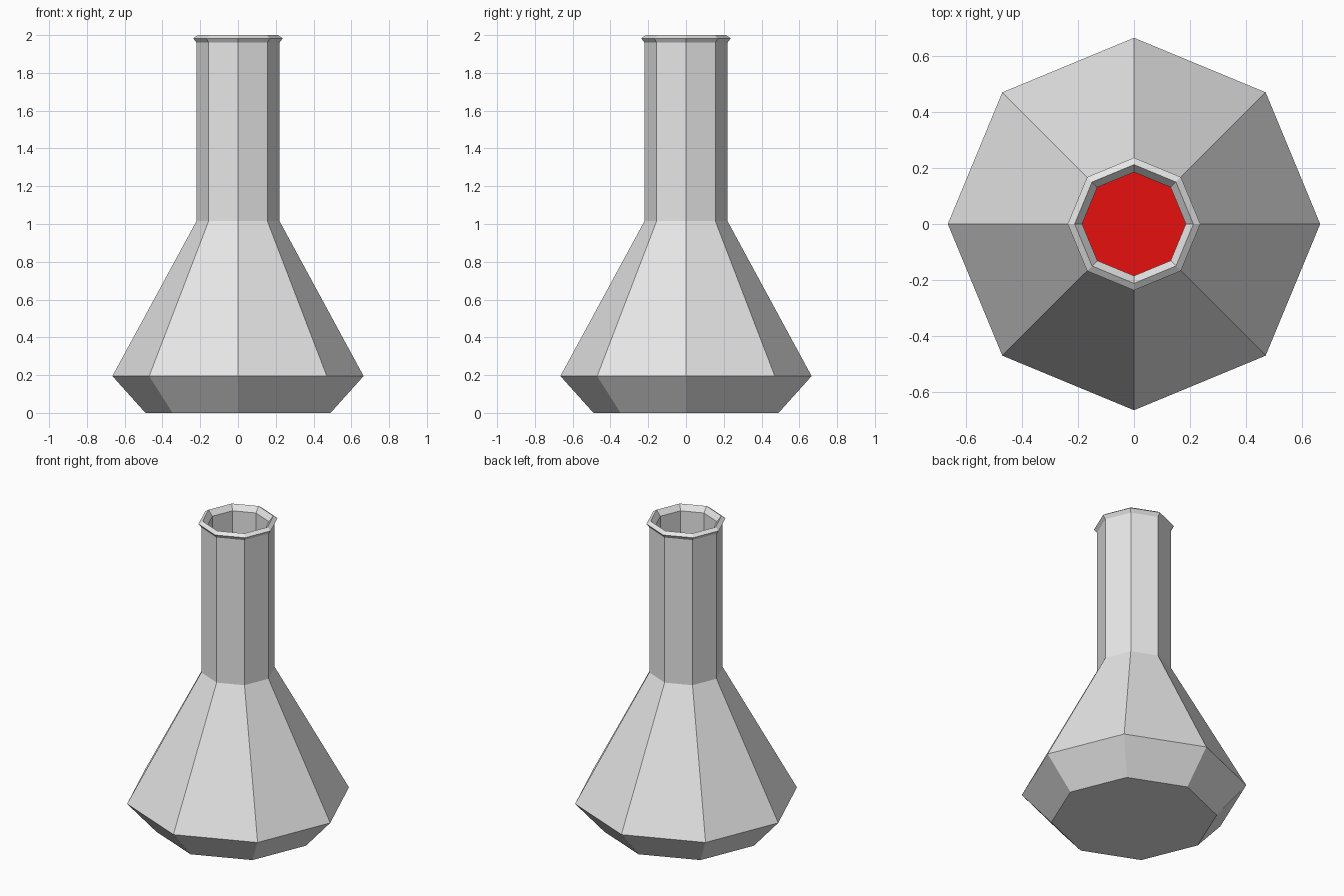
import bpy, bmesh, math

if "Cube" in bpy.data.objects:
    bpy.data.objects.remove(bpy.data.objects["Cube"])

SIDES = 8


def material(name, rgb):
    m = bpy.data.materials.new(name)
    m.diffuse_color = (*rgb, 1)
    m.use_nodes = True
    m.node_tree.nodes["Principled BSDF"].inputs["Base Color"].default_value = m.diffuse_color
    return m


def lathe(name, profile, mat):
    """Revolve (radius, z) points into a faceted solid, capping both ends."""
    bm = bmesh.new()
    rings = []
    for r, z in profile:
        rings.append([bm.verts.new((r * math.cos(2 * math.pi * i / SIDES),
                                    r * math.sin(2 * math.pi * i / SIDES), z))
                      for i in range(SIDES)])
    for a, b in zip(rings, rings[1:]):
        for i in range(SIDES):
            j = (i + 1) % SIDES
            bm.faces.new((a[i], a[j], b[j], b[i]))
    bm.faces.new(rings[0][::-1])
    bm.faces.new(rings[-1])
    bmesh.ops.recalc_face_normals(bm, faces=bm.faces)
    mesh = bpy.data.meshes.new(name)
    bm.to_mesh(mesh)
    bm.free()
    mesh.materials.append(mat)
    obj = bpy.data.objects.new(name, mesh)
    bpy.context.collection.objects.link(obj)
    return obj


glass = material("pale_glass", (0.8, 0.8, 0.8))
red = material("red_liquid", (0.8, 0.005, 0.005))

# Flask: outer wall up to the lip, then down the inner wall to the floor
outer = [(0.49, 0), (0.665, 0.195), (0.22, 1.015), (0.22, 1.96),
         (0.237, 1.983), (0.212, 2.0)]
inner = [(0.185, 1.965), (0.185, 1.005), (0.625, 0.2), (0.475, 0.035)]
lathe("flask", outer + inner, glass)

# Liquid filling the lower body
lathe("liquid", [(0.465, 0.04), (0.615, 0.2), (0.385, 0.62)], red)
